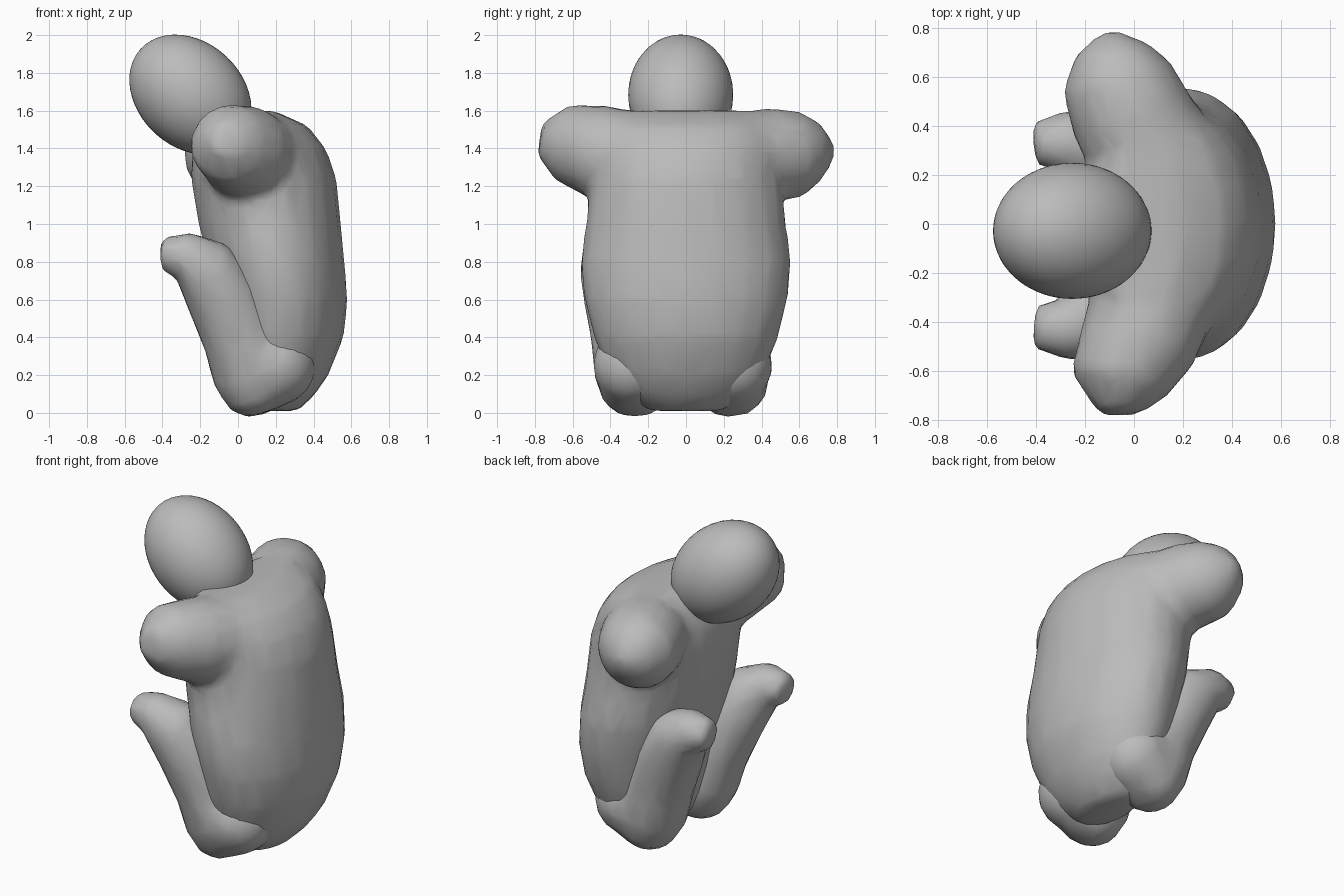
import bpy, bmesh, math
from mathutils import Vector, Matrix

cube = bpy.data.objects.get("Cube")
if cube:
    bpy.data.objects.remove(cube, do_unlink=True)

SIDES = 20
clay = bpy.data.materials.new("clay_grey")
clay.use_nodes = True
clay.diffuse_color = (0.5, 0.5, 0.5, 1)
clay.node_tree.nodes["Principled BSDF"].inputs["Base Color"].default_value = (0.5, 0.5, 0.5, 1)


def loft(bm, rings):
    """Skin a list of point rings and close both ends."""
    loops = [[bm.verts.new(p) for p in ring] for ring in rings]
    for a, b in zip(loops, loops[1:]):
        for i in range(SIDES):
            j = (i + 1) % SIDES
            bm.faces.new((a[i], a[j], b[j], b[i]))
    bm.faces.new(loops[0][::-1])
    bm.faces.new(loops[-1])


def tube(bm, path):
    """Round limb through (x, y, z, radius) points."""
    centres = [Vector(p[:3]) for p in path]
    rings, side = [], None
    for i, c in enumerate(centres):
        ahead = centres[min(i + 1, len(path) - 1)] - centres[max(i - 1, 0)]
        ahead.normalize()
        if side is None:
            side = ahead.orthogonal()
        side = (side - ahead * side.dot(ahead)).normalized()
        up = ahead.cross(side)
        ring = []
        for k in range(SIDES):
            t = math.tau * k / SIDES
            ring.append(c + path[i][3] * (side * math.cos(t) + up * math.sin(t)))
        rings.append(ring)
    loft(bm, rings)


def torso_ring(z, front, back, width):
    """Oval section across the body."""
    mid, depth = (front + back) / 2, (back - front) / 2
    turns = [math.tau * k / SIDES for k in range(SIDES)]
    return [(mid + depth * math.cos(t), width * math.sin(t), z) for t in turns]


def finish(bm, name, keep):
    """Make the object; fuse its pieces into one faceted skin."""
    bmesh.ops.recalc_face_normals(bm, faces=bm.faces)
    mesh = bpy.data.meshes.new(name)
    bm.to_mesh(mesh)
    bm.free()
    mesh.materials.append(clay)
    obj = bpy.data.objects.new(name, mesh)
    bpy.context.collection.objects.link(obj)
    fuse = obj.modifiers.new("fuse", 'REMESH')
    fuse.mode = 'VOXEL'
    fuse.voxel_size = 0.03
    fuse.use_smooth_shade = True
    soften = obj.modifiers.new("soften", 'SMOOTH')
    soften.factor = 0.5
    soften.iterations = 7
    facet = obj.modifiers.new("facet", 'DECIMATE')
    facet.ratio = keep


# Torso with both arms
bm = bmesh.new()
loft(bm, [torso_ring(*r) for r in (
    (0.01, 0.08, 0.32, 0.20), (0.10, 0.02, 0.41, 0.33), (0.20, -0.03, 0.48, 0.41),
    (0.40, -0.08, 0.56, 0.49), (0.60, -0.11, 0.58, 0.54), (0.80, -0.16, 0.565, 0.56),
    (1.00, -0.21, 0.545, 0.53), (1.25, -0.25, 0.52, 0.51), (1.40, -0.24, 0.465, 0.50),
    (1.52, -0.19, 0.37, 0.47), (1.60, -0.10, 0.19, 0.40))])
tube(bm, [(0.10, -0.25, 1.33, 0.26), (0.02, -0.48, 1.39, 0.245),
          (-0.06, -0.65, 1.43, 0.205), (-0.055, -0.775, 1.445, 0.09)])
tube(bm, [(0.10, 0.25, 1.30, 0.26), (-0.02, 0.46, 1.37, 0.25),
          (-0.07, 0.60, 1.37, 0.23), (-0.09, 0.71, 1.38, 0.155), (-0.10, 0.78, 1.37, 0.05)])
finish(bm, "torso_and_arms", 0.10)

# Raised legs with rounded hips, the left one slightly closer to the middle
leg = [(0.14, 0.27, 0.00, 0.09), (0.12, 0.27, 0.06, 0.17), (0.08, 0.27, 0.20, 0.215),
       (0.02, 0.295, 0.40, 0.21), (-0.08, 0.345, 0.62, 0.20), (-0.18, 0.395, 0.77, 0.175),
       (-0.29, 0.43, 0.84, 0.125), (-0.41, 0.42, 0.835, 0.09)]
for name, sign, inward in (("right_leg", -1, 0.0), ("left_leg", 1, 0.09)):
    bm = bmesh.new()
    tube(bm, [(x, sign * (y - inward * min(1, z + 0.2)), z, r) for x, y, z, r in leg])
    bmesh.ops.create_icosphere(bm, subdivisions=3, radius=0.215,
                               matrix=Matrix.Translation((0.20, sign * (0.28 - inward * 0.4), 0.25)))
    finish(bm, name, 0.14)

# Egg-shaped head, tipped forward
bm = bmesh.new()
bmesh.ops.create_uvsphere(bm, u_segments=48, v_segments=24, radius=1,
                          matrix=Matrix.Translation((-0.252, -0.028, 1.685))
                          @ Matrix.Rotation(math.radians(-47), 4, 'Y')
                          @ Matrix.Diagonal((0.278, 0.278, 0.358, 1)))
mesh = bpy.data.meshes.new("head")
bm.to_mesh(mesh)
bm.free()
mesh.materials.append(clay)
mesh.shade_smooth()
head = bpy.data.objects.new("head", mesh)
bpy.context.collection.objects.link(head)
